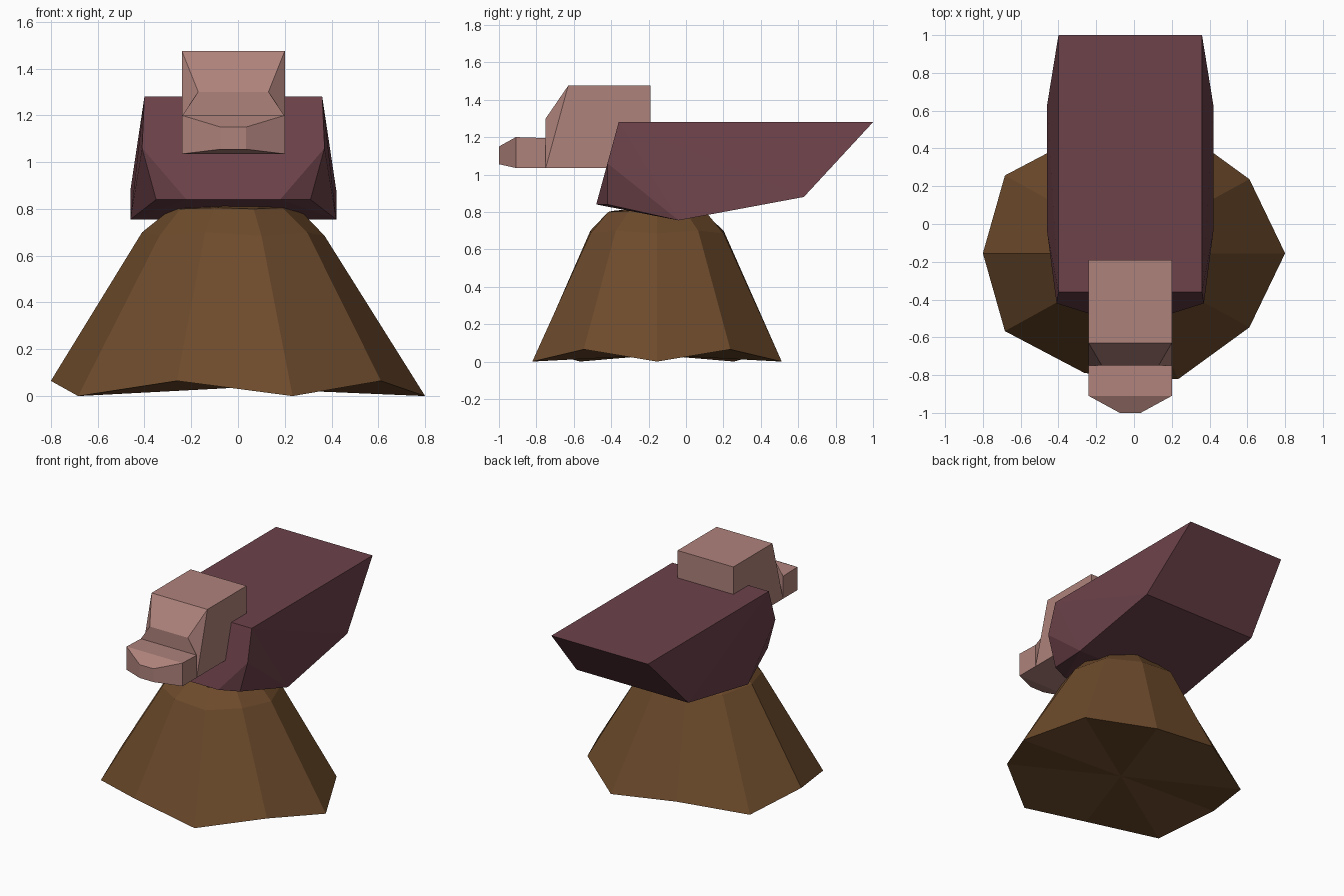
import bpy, bmesh, math

if "Cube" in bpy.data.objects:
    bpy.data.objects.remove(bpy.data.objects["Cube"])

CX = -0.02  # mirror plane of the upper parts


def material(name, rgb):
    m = bpy.data.materials.new(name)
    m.diffuse_color = (*rgb, 1)
    m.use_nodes = True
    m.node_tree.nodes["Principled BSDF"].inputs["Base Color"].default_value = m.diffuse_color
    return m


brown = material("brown", (0.155, 0.07, 0.025))
maroon = material("maroon", (0.15, 0.054, 0.068))
pink = material("pink", (0.43, 0.225, 0.20))


def finish(name, bm, mat):
    bmesh.ops.recalc_face_normals(bm, faces=bm.faces)
    me = bpy.data.meshes.new(name)
    bm.to_mesh(me)
    bm.free()
    me.materials.append(mat)
    ob = bpy.data.objects.new(name, me)
    bpy.context.collection.objects.link(ob)
    return ob


def mirrored_hull(name, half, mat):
    """Convex solid from (half width, y, z) corners mirrored across CX."""
    bm = bmesh.new()
    for w, y, z in half:
        for s in (-1, 1):
            bm.verts.new((CX + s * w, y, z))
    bmesh.ops.convex_hull(bm, input=bm.verts)
    bmesh.ops.dissolve_limit(bm, angle_limit=math.radians(2),
                             verts=bm.verts, edges=bm.edges)
    return finish(name, bm, mat)


# Ten-sided mound: scalloped foot, shoulder ring and small upper ring
bm = bmesh.new()
rings = []
for r_even, r_odd, z_even, z_odd, squash in (
        (0.82, 0.78, 0.0, 0.065, 0.855),
        (0.39, 0.39, 0.685, 0.70, 0.96),
        (0.28, 0.26, 0.80, 0.805, 0.98)):
    ring = []
    for i in range(10):
        a = math.tau * i / 10
        r, z = (r_odd, z_odd) if i % 2 else (r_even, z_even)
        ring.append(bm.verts.new((CX + r * math.cos(a),
                                  -0.155 + squash * r * math.sin(a), z)))
    rings.append(ring)
for lo, hi in zip(rings, rings[1:]):
    for i in range(10):
        j = (i + 1) % 10
        bm.faces.new((lo[i], lo[j], hi[j], hi[i]))
# Underside and crown fan out from centre points
foot = bm.verts.new((CX, -0.155, 0.035))
peak = bm.verts.new((0.04, -0.155, 0.83))
for i in range(10):
    j = (i + 1) % 10
    bm.faces.new((rings[0][j], rings[0][i], foot))
    bm.faces.new((rings[-1][i], rings[-1][j], peak))
finish("mound_base", bm, brown)

# Body block with overhanging rear and bowed front
mirrored_hull("body", [
    (0.38, -0.36, 1.28), (0.39, -0.42, 1.06), (0.33, -0.42, 0.84),
    (0.20, -0.48, 0.84), (0.44, -0.04, 0.755), (0.44, 0.63, 0.88),
    (0.38, 1.00, 1.28)], maroon)

# Head: extruded side profile, pinched at the brow
profile = [(0.22, -0.19, 1.035), (0.22, -0.19, 1.475), (0.22, -0.63, 1.475),
           (0.15, -0.75, 1.30), (0.22, -0.75, 1.195), (0.22, -0.75, 1.035)]
bm = bmesh.new()
left, right = ([bm.verts.new((CX + s * w, y, z)) for w, y, z in profile]
               for s in (-1, 1))
for i in range(6):
    j = (i + 1) % 6
    bm.faces.new((left[i], left[j], right[j], right[i]))
for side in (left, right):
    for corners in ((0, 1, 2, 5), (2, 3, 5), (3, 4, 5)):
        bm.faces.new([side[k] for k in corners])
finish("head", bm, pink)

# Snout tapering to a small blunt tip
mirrored_hull("snout", [
    (0.22, -0.75, 1.195), (0.22, -0.75, 1.035), (0.22, -0.91, 1.20),
    (0.22, -0.91, 1.035), (0.055, -1.00, 1.15), (0.055, -1.00, 1.055)], pink)
